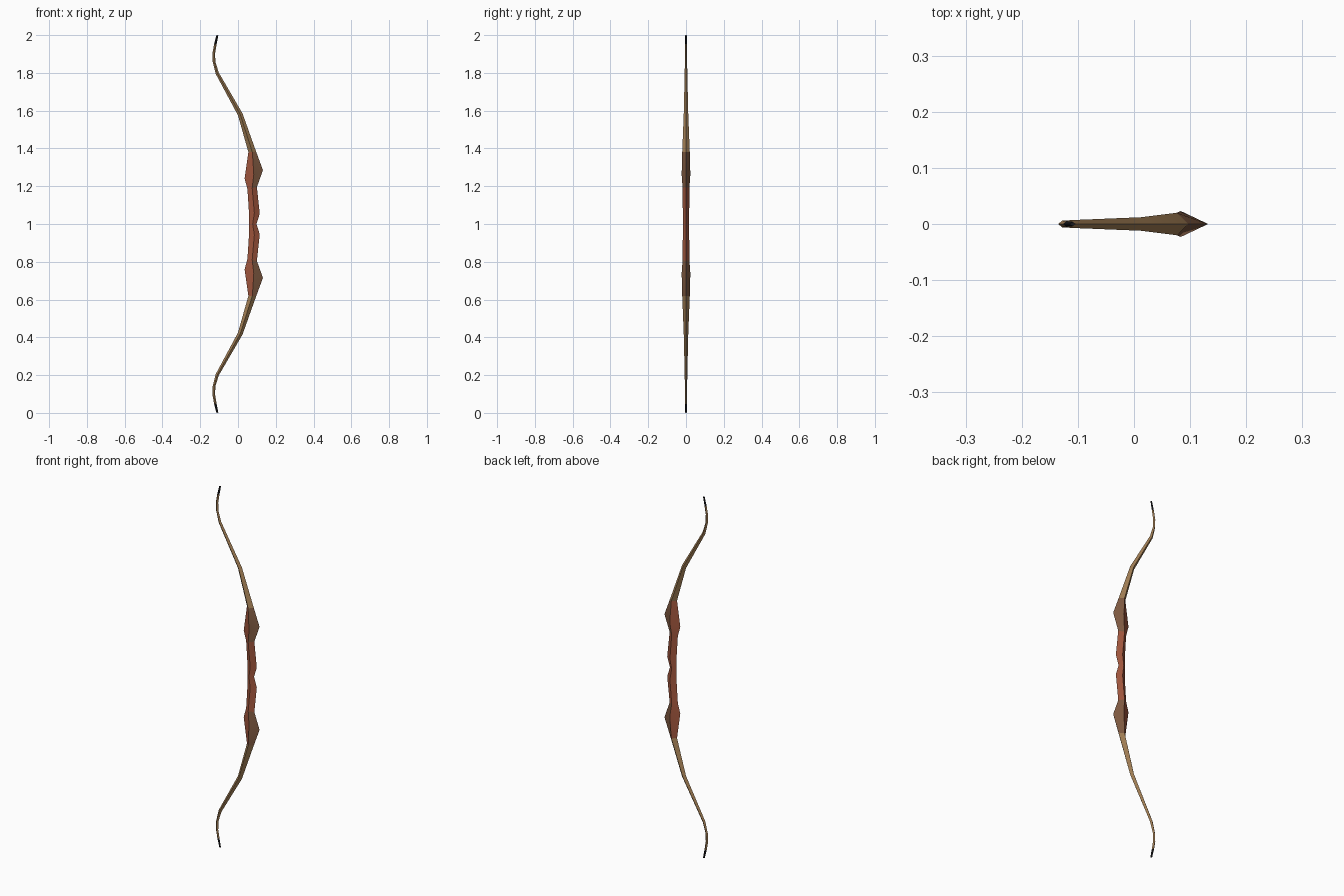
import bpy, bmesh, math

if "Cube" in bpy.data.objects:
    bpy.data.objects.remove(bpy.data.objects["Cube"])

def material(name, rgb):
    m = bpy.data.materials.new(name)
    m.diffuse_color = (*rgb, 1)
    m.use_nodes = True
    m.node_tree.nodes["Principled BSDF"].inputs["Base Color"].default_value = m.diffuse_color
    return m

TAN = material("tan wood", (0.36, 0.21, 0.09))
RED = material("red wood", (0.36, 0.095, 0.048))
BROWN = material("brown wood", (0.22, 0.105, 0.055))
BLACK = material("black tip", (0.008, 0.008, 0.01))

# Diamond sections: (left x, left z, right x, right z, half width)
GRIP = [(0.057, 1.0, 0.098, 1.0, 0.015),
        (0.058, 1.06, 0.115, 1.055, 0.017),
        (0.050, 1.185, 0.100, 1.195, 0.018),
        (0.035, 1.24, 0.132, 1.285, 0.023),
        (0.055, 1.38, 0.097, 1.38, 0.020)]
LIMB = [GRIP[-1],
        (0.000, 1.575, 0.024, 1.585, 0.012),
        (-0.118, 1.795, -0.102, 1.802, 0.007),
        (-0.134, 1.86, -0.120, 1.86, 0.006),
        (-0.135, 1.905, -0.121, 1.905, 0.006),
        (-0.127, 1.95, -0.113, 1.953, 0.005)]
TIP = [LIMB[-1], (-0.115, 1.998, -0.104, 2.0, 0.004)]

def flip(sections):
    """Mirror sections about the middle of the bow."""
    return [(lx, 2 - lz, rx, 2 - rz, w) for lx, lz, rx, rz, w in sections]

def loft(name, sections, mats, rule=None):
    bm = bmesh.new()
    rings = []
    for lx, lz, rx, rz, w in sections:
        mx, mz = (lx + rx) / 2, (lz + rz) / 2
        pts = [(lx, 0, lz), (mx, -w, mz), (rx, 0, rz), (mx, w, mz)]
        rings.append([bm.verts.new(p) for p in pts])
    for a, b in zip(rings, rings[1:]):
        for i in range(4):
            j = (i + 1) % 4
            f = bm.faces.new((a[i], a[j], b[j], b[i]))
            if rule:
                f.material_index = rule(f.calc_center_median().z, i)
    bm.faces.new(rings[0])
    bm.faces.new(rings[-1])
    bmesh.ops.recalc_face_normals(bm, faces=bm.faces)
    me = bpy.data.meshes.new(name)
    bm.to_mesh(me)
    bm.free()
    for m in mats:
        me.materials.append(m)
    ob = bpy.data.objects.new(name, me)
    bpy.context.collection.objects.link(ob)
    bpy.ops.object.select_all(action='DESELECT')
    ob.select_set(True)
    bpy.context.view_layer.objects.active = ob
    bpy.ops.object.shade_smooth_by_angle(angle=math.radians(35))

# Riser with grip; outer side of each swelling is browner
loft("riser", flip(GRIP)[:0:-1] + GRIP, [RED, BROWN],
     lambda z, side: int(abs(z - 1) > 0.2 and side in (1, 2)))

# Recurved limbs and dark tips, top and bottom
for label, change in (("upper", lambda s: s), ("lower", flip)):
    loft(label + "_limb", change(LIMB), [TAN])
    loft(label + "_tip", change(TIP), [BLACK])
